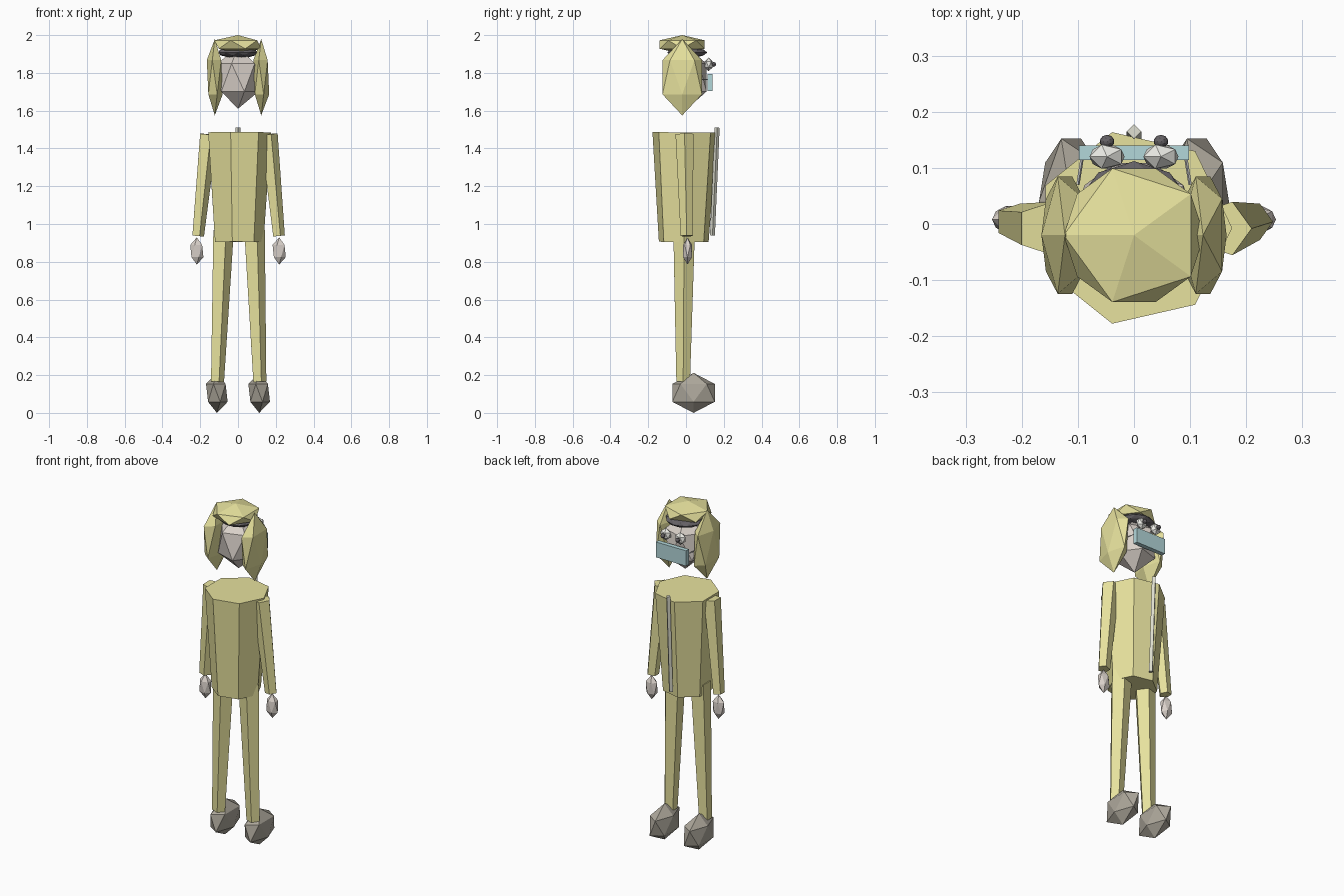
import bpy, bmesh, math
from mathutils import Matrix, Vector

if "Cube" in bpy.data.objects:
    bpy.data.objects.remove(bpy.data.objects["Cube"])


def material(name, rgb):
    m = bpy.data.materials.new(name)
    m.diffuse_color = (*rgb, 1)
    m.use_nodes = True
    m.node_tree.nodes["Principled BSDF"].inputs["Base Color"].default_value = m.diffuse_color
    return m


YELLOW = material("yellow_cloth", (0.80, 0.76, 0.34))
SKIN = material("skin", (0.70, 0.64, 0.59))
DARK = material("dark_hair", (0.13, 0.12, 0.13))
SHOE = material("shoe", (0.42, 0.39, 0.33))
TEAL = material("mask_teal", (0.45, 0.68, 0.70))
WHITE = material("white", (0.85, 0.85, 0.80))
ZIP = material("zip_metal", (0.72, 0.72, 0.62))
STRAP = material("strap_grey", (0.6, 0.6, 0.6))


def finish(name, bm, mat):
    bmesh.ops.recalc_face_normals(bm, faces=bm.faces)
    me = bpy.data.meshes.new(name)
    bm.to_mesh(me)
    bm.free()
    me.materials.append(mat)
    ob = bpy.data.objects.new(name, me)
    bpy.context.collection.objects.link(ob)
    return ob


def ball(name, center, radii, mat, sub=1):
    """Faceted ellipsoid, turned half round about z."""
    bm = bmesh.new()
    mtx = (Matrix.Translation(center) @ Matrix.Diagonal((*radii, 1))
           @ Matrix.Rotation(math.pi, 4, 'Z'))
    bmesh.ops.create_icosphere(bm, subdivisions=sub, radius=1, matrix=mtx)
    return finish(name, bm, mat)


def limb(name, low, high, r_low, r_high, sides, mat):
    """Tapered prism between two points, one corner towards +x."""
    a, b = Vector(low), Vector(high)
    d = b - a
    rot = Vector((0, 0, 1)).rotation_difference(d).to_matrix().to_4x4()
    mtx = Matrix.Translation((a + b) / 2) @ rot @ Matrix.Rotation(-math.pi / 2, 4, 'Z')
    bm = bmesh.new()
    bmesh.ops.create_cone(bm, cap_ends=True, segments=sides, radius1=r_low,
                          radius2=r_high, depth=d.length, matrix=mtx)
    return finish(name, bm, mat)


def box(name, center, size, mat):
    bm = bmesh.new()
    bmesh.ops.create_cube(bm, size=1, matrix=Matrix.Translation(center)
                          @ Matrix.Diagonal((*size, 1)))
    return finish(name, bm, mat)


# Body and front zip
limb("torso", (0, -0.012, 0.905), (0, -0.007, 1.485), 0.135, 0.175, 7, YELLOW)
limb("zip", (0, 0.140, 0.94), (0, 0.165, 1.51), 0.013, 0.013, 4, ZIP)

# Head, fringe and hood top
ball("head", (0, 0.005, 1.775), (0.122, 0.122, 0.165), SKIN)
ball("fringe", (0, 0.006, 1.908), (0.108, 0.106, 0.030), DARK, 2)
ball("hood_top", (0, -0.02, 1.95), (0.14, 0.14, 0.05), YELLOW)

# Face mask
box("face_mask", (0, 0.127, 1.748), (0.196, 0.026, 0.09), TEAL)

# Paired parts
for side, s in (("left", -1), ("right", 1)):
    ball(f"hood_side_{side}", (s * 0.123, -0.02, 1.777), (0.047, 0.123, 0.202), YELLOW)
    ball(f"eye_{side}", (s * 0.048, 0.12, 1.845), (0.035, 0.025, 0.036), WHITE)
    ball(f"pupil_{side}", (s * 0.048, 0.147, 1.845), (0.013, 0.012, 0.013), DARK, 2)
    limb(f"mask_strap_{side}", (s * 0.100, 0.07, 1.765), (s * 0.092, 0.12, 1.765),
         0.003, 0.003, 4, STRAP)
    limb(f"arm_{side}", (s * 0.214, 0.004, 0.937), (s * 0.160, -0.008, 1.475),
         0.034, 0.050, 5, YELLOW)
    ball(f"hand_{side}", (s * 0.218, 0.008, 0.857), (0.039, 0.028, 0.072), SKIN)
    limb(f"leg_{side}", (s * 0.112, -0.015, 0.165), (s * 0.082, -0.010, 0.965),
         0.038, 0.060, 5, YELLOW)
    ball(f"shoe_{side}", (s * 0.112, 0.04, 0.106), (0.064, 0.132, 0.106), SHOE)
